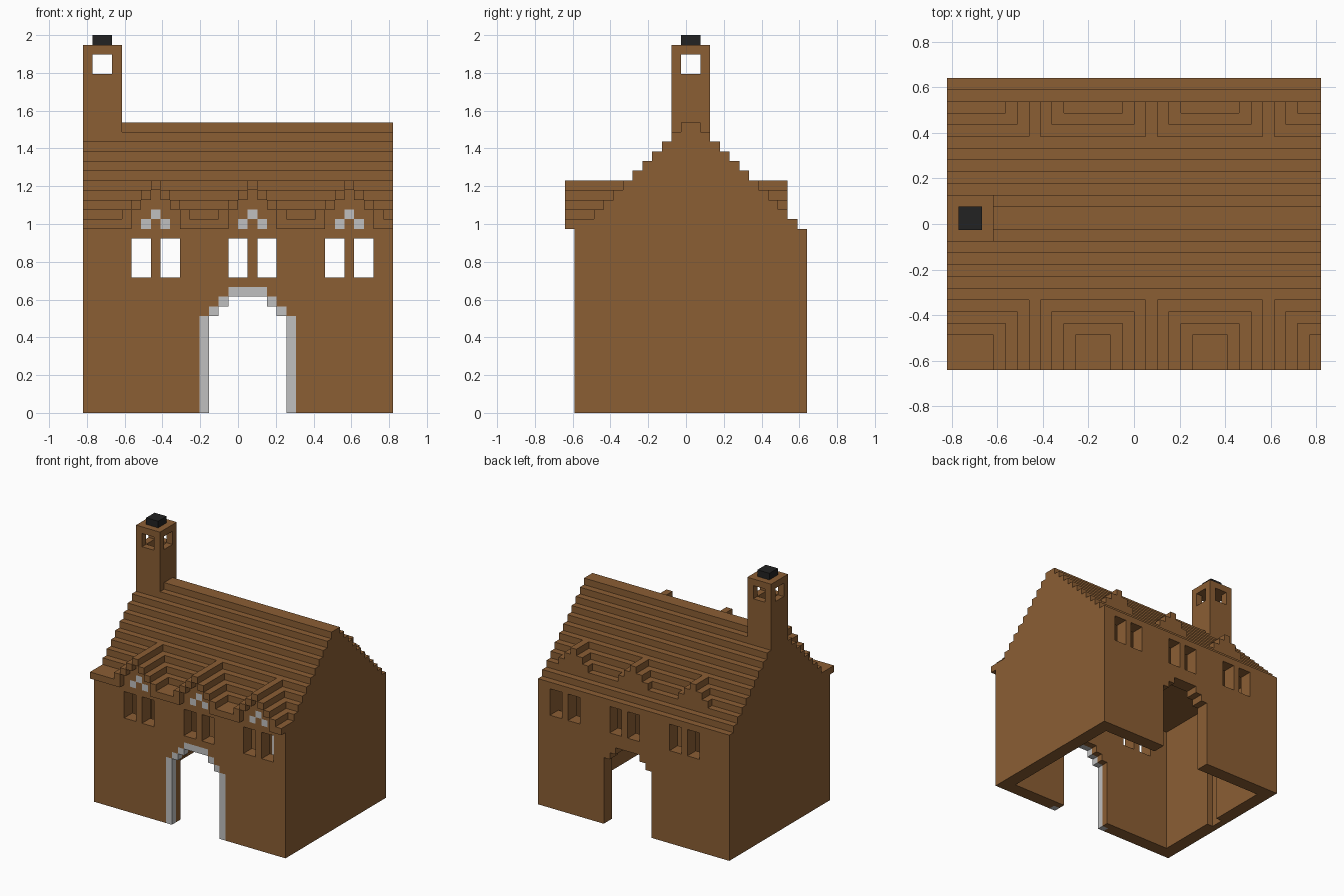
import bpy, bmesh
from itertools import product

cube = bpy.data.objects.get("Cube")
if cube:
    bpy.data.objects.remove(cube, do_unlink=True)

U = 2 / 39                      # edge of one building block
NX, NY = 32, 25                 # footprint in blocks
DORMERS = (7, 17, 27)           # block column of each dormer peak
DOOR = 17                       # centre line of the doorway


def material(name, rgb):
    m = bpy.data.materials.new(name)
    m.use_nodes = True
    m.diffuse_color = (*rgb, 1)
    m.node_tree.nodes["Principled BSDF"].inputs["Base Color"].default_value = (*rgb, 1)
    return m


brown = material("warm brown", (0.258, 0.112, 0.034))
grey = material("pale stone", (0.527, 0.527, 0.527))
black = material("dark cap", (0.016, 0.016, 0.016))


def box(x0, x1, y0, y1, z0, z1):
    """All blocks in a box, given in block units."""
    return set(product(range(x0, x1), range(y0, y1), range(z0, z1)))


def slope(j):
    """Height of the stepped roof at row j."""
    return max(20, 18 + j) if j <= 12 else 43 - j


def dormer(i):
    return max(24 - abs(i - c) for c in DORMERS)


# Walls: hollow shell, open below
walls = box(0, NX, 1, NY, 0, 19) - box(2, NX - 2, 3, NY - 2, 0, 19)

# Window pairs cut through front and back
for c in DORMERS:
    for x in (c - 2, c + 1):
        walls -= box(x, x + 2, 1, NY, 14, 18)

# Stepped archway through both walls, with a stone surround at the front
for half, z0, z1 in ((4, 0, 10), (3, 10, 11), (2, 11, 12)):
    walls -= box(DOOR - half, DOOR + half, 1, NY, z0, z1)
surround = set()
for half, z0, z1 in ((5, 0, 10), (4, 10, 11), (3, 11, 12)):
    for x in (DOOR - half, DOOR + half - 1):
        surround |= box(x, x + 1, 1, 2, z0, z1)
surround |= box(DOOR - 2, DOOR + 2, 1, 2, 12, 13)
walls -= surround

# Roof: stepped slopes with stepped dormers front and back
roof = set()
for i in range(NX):
    d = dormer(i)
    for j in range(1, NY):
        top = max(slope(j), d) if j <= 22 else slope(j)
        roof |= box(i, i + 1, j, j + 1, 19, top)
    # overhanging eave, which climbs over each dormer
    low = d - 1 if d >= 22 else 19
    roof |= box(i, i + 1, 0, 1, low, max(20, d))

# Stone tracery under each dormer
tracery = set()
for c in DORMERS:
    tracery |= {(c - 1, 1, 19), (c, 1, 20), (c + 1, 1, 19)}
roof -= tracery

# Tower with four openings and a shaft down to the ground
tower = box(0, 4, 11, 15, 19, 38)
tower -= box(0, 4, 12, 14, 35, 37) | box(1, 3, 11, 15, 35, 37)
shaft = box(1, 3, 12, 14, 0, 37)
roof -= tower
walls -= shaft
roof -= shaft
tower -= shaft
cap = box(1, 3, 12, 14, 38, 39)

parts = (("walls", walls, brown), ("roof", roof, brown), ("tower", tower, brown),
         ("door_surround", surround, grey), ("dormer_tracery", tracery, grey),
         ("tower_cap", cap, black))
solid = set().union(*(p[1] for p in parts))


def build(name, cells, mat):
    """Skin the exposed sides of the blocks and merge them into large flat faces."""
    bm = bmesh.new()
    verts = {}

    def vert(p):
        if p not in verts:
            verts[p] = bm.verts.new(((p[0] - NX / 2) * U, (p[1] - NY / 2) * U, p[2] * U))
        return verts[p]

    for cell in sorted(cells):
        for axis, side in product(range(3), (0, 1)):
            near = list(cell)
            near[axis] += 2 * side - 1
            if tuple(near) in solid:
                continue
            b, c = (axis + 1) % 3, (axis + 2) % 3
            corners = []
            for db, dc in ((0, 0), (1, 0), (1, 1), (0, 1)):
                p = list(cell)
                p[axis] += side
                p[b] += db
                p[c] += dc
                corners.append(vert(tuple(p)))
            bm.faces.new(corners if side else corners[::-1])
    bmesh.ops.dissolve_limit(bm, angle_limit=0.01, verts=bm.verts[:], edges=bm.edges[:])
    mesh = bpy.data.meshes.new(name)
    bm.to_mesh(mesh)
    bm.free()
    mesh.materials.append(mat)
    bpy.context.collection.objects.link(bpy.data.objects.new(name, mesh))


for part in parts:
    build(*part)
